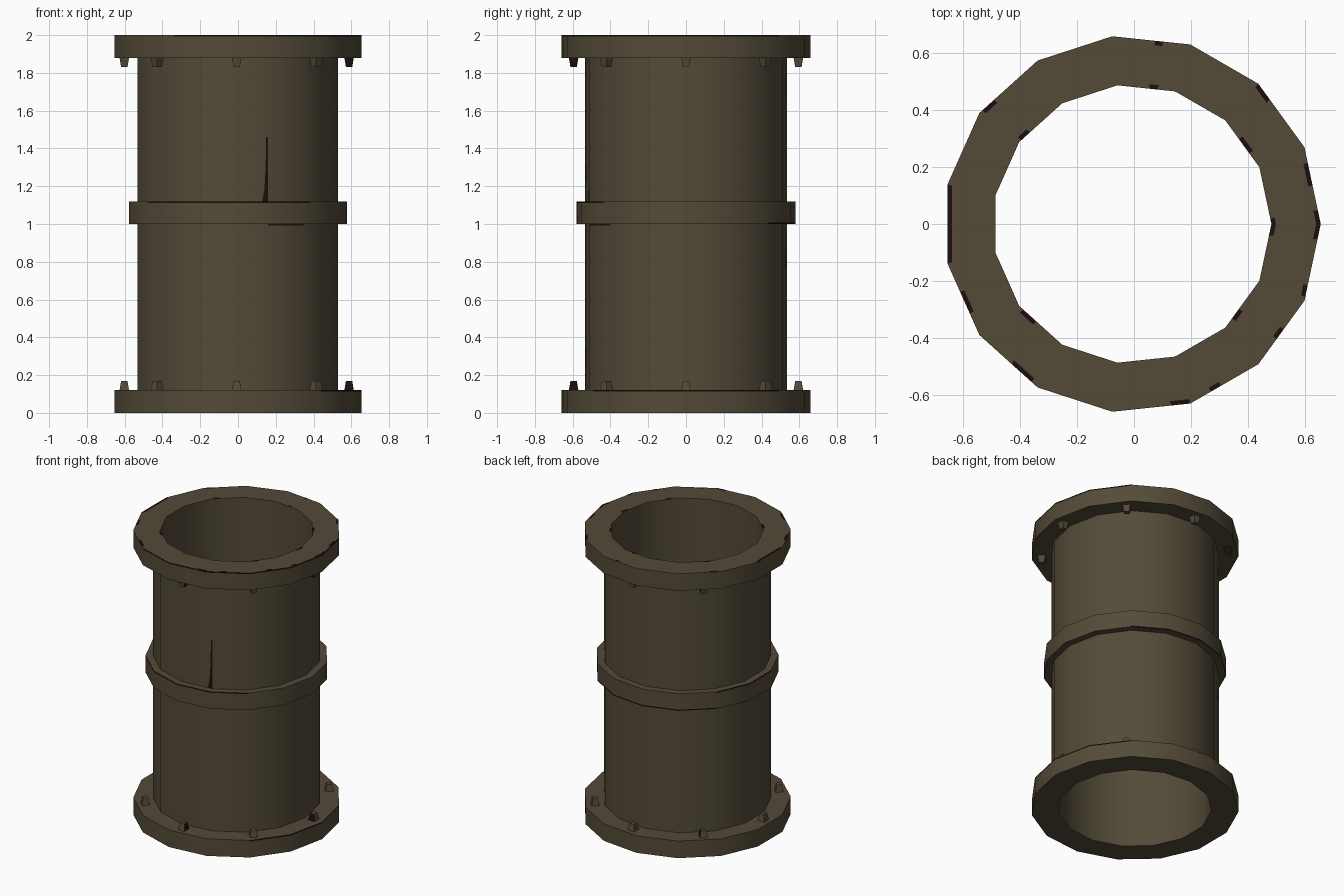
import bpy, bmesh, math
from mathutils import Vector, Matrix

if "Cube" in bpy.data.objects:
    bpy.data.objects.remove(bpy.data.objects["Cube"])

N = 15                 # sides of every ring
CX = -0.007            # odd-sided rings sit slightly off centre
R_BORE, R_PIPE, R_RING, R_FLANGE = 0.489, 0.537, 0.584, 0.662
LIP = 0.008            # width of the worn edge bands


def material(name, rgb):
    m = bpy.data.materials.new(name)
    m.diffuse_color = (*rgb, 1)
    m.use_nodes = True
    m.node_tree.nodes["Principled BSDF"].inputs["Base Color"].default_value = m.diffuse_color
    return m


METAL = material("aged_brown_metal", (0.088, 0.070, 0.040))
DARK = material("dark_rust", (0.013, 0.004, 0.004))


def finish(name, bm, smooth=True):
    me = bpy.data.meshes.new(name)
    bm.to_mesh(me)
    bm.free()
    me.materials.append(METAL)
    me.materials.append(DARK)
    ob = bpy.data.objects.new(name, me)
    bpy.context.collection.objects.link(ob)
    if smooth:
        bpy.ops.object.select_all(action='DESELECT')
        ob.select_set(True)
        bpy.context.view_layer.objects.active = ob
        bpy.ops.object.shade_smooth_by_angle(angle=math.radians(30))
    return ob


def point(r, seg, z):
    a = 2 * math.pi * seg / N
    return Vector((CX + r * math.cos(a), r * math.sin(a), z))


def lathe(name, profile, worn=None):
    """Spin (r, z) points; worn maps a profile row to its dark segments."""
    worn = worn or {}
    bm = bmesh.new()
    rows = [[bm.verts.new(point(r, s, z)) for s in range(N)] for r, z in profile]
    for j in range(len(rows) - 1):
        for s in range(N):
            t = (s + 1) % N
            f = bm.faces.new((rows[j][s], rows[j][t], rows[j + 1][t], rows[j + 1][s]))
            f.material_index = int(s in worn.get(j, ()))
    return finish(name, bm)


# Pipe wall and bore
lathe("pipe_wall", [(R_PIPE, 0.12), (R_PIPE, 1 - LIP), (R_PIPE, 1.0),
                    (R_PIPE, 1.12), (R_PIPE, 1.88)], {1: (12,)})
lathe("pipe_bore", [(R_BORE, 2.0), (R_BORE, 0.0)])

# End flanges
lathe("bottom_flange", [(R_BORE, 0), (R_FLANGE, 0), (R_FLANGE, 0.12 - LIP),
                        (R_FLANGE, 0.12), (R_PIPE, 0.12)], {2: (13, 14, 0, 1)})
lathe("top_flange", [(R_PIPE, 1.88), (R_FLANGE, 1.88), (R_FLANGE, 2 - LIP),
                     (R_FLANGE, 2), (R_FLANGE - 0.017, 2), (R_BORE, 2)],
      {2: (10, 11, 12, 13, 14, 0, 1), 3: (7,)})

# Middle collar
lathe("middle_collar", [(R_PIPE, 1.0), (R_RING, 1.0), (R_RING, 1 + LIP),
                        (R_RING, 1.12 - LIP), (R_RING, 1.12), (R_PIPE, 1.12)],
      {1: (2, 3, 4, 5), 3: (6, 7, 9, 10, 11, 12)})

# Bolts: tapered square studs on both flanges, some with rusty sides
RUSTY = {0: (-1,), 3: (-1, 1), 6: (1,)}
for level, z0, up in (("bottom", 0.12, 1), ("top", 1.88, -1)):
    for k in range(8):
        bm = bmesh.new()
        bmesh.ops.create_cube(bm, size=1)
        for v in bm.verts:
            w = 0.05 if v.co.z < 0 else 0.034
            v.co = Vector((v.co.x * w, v.co.y * w, up * (v.co.z + 0.5) * 0.048))
        bmesh.ops.recalc_face_normals(bm, faces=bm.faces)
        for f in bm.faces:
            for side in RUSTY.get(k, ()):
                if f.normal.y * side > 0.7:
                    f.material_index = 1
        bm.transform(Matrix.Translation((CX, 0, z0))
                     @ Matrix.Rotation(k * math.pi / 4, 4, 'Z')
                     @ Matrix.Translation((0.595, 0, 0)))
        finish(f"{level}_bolt_{k + 1}", bm, False)

# Rust chips along the rims of the top face: (segment, start, end)
OUTER = [(0, 0.0, 0.18), (0, 0.5, 0.8), (1, 0.75, 1.0), (3, 0.35, 0.45), (5, 0.75, 0.95),
         (8, 0.4, 0.7), (9, 0.55, 0.9), (11, 0.75, 1.0), (12, 0.3, 0.45),
         (13, 0.4, 0.55), (14, 0.05, 0.2), (14, 0.8, 1.0)]
INNER = [(0, 0.0, 0.1), (1, 0.3, 0.6), (3, 0.3, 0.45), (5, 0.75, 0.95),
         (9, 0.1, 0.4), (13, 0.2, 0.4), (14, 0.8, 1.0)]
bm = bmesh.new()
for r, width, chips in ((R_FLANGE, -0.016, OUTER), (R_BORE, 0.016, INNER)):
    for s, t0, t1 in chips:
        q = [point(rr, s, 2.001).lerp(point(rr, s + 1, 2.001), t)
             for rr, t in ((r, t0), (r, t1), (r + width, t1), (r + width, t0))]
        f = bm.faces.new([bm.verts.new(p) for p in q])
        f.normal_update()
        if f.normal.z < 0:
            f.normal_flip()
        f.material_index = 1
finish("rim_rust_chips", bm, False)

# Rust streak rising from the collar on the front of the pipe
bm = bmesh.new()
left, right = [], []
for z, w in ((1.12, 0.14), (1.18, 0.09), (1.3, 0.06), (1.46, 0.045)):
    a, b = point(R_PIPE + 0.002, 11, z), point(R_PIPE + 0.002, 12, z)
    left.append(bm.verts.new(a.lerp(b, 1 - w)))
    right.append(bm.verts.new(b))
for i in range(3):
    f = bm.faces.new((left[i], right[i], right[i + 1], left[i + 1]))
    f.material_index = 1
finish("front_rust_streak", bm, False)
